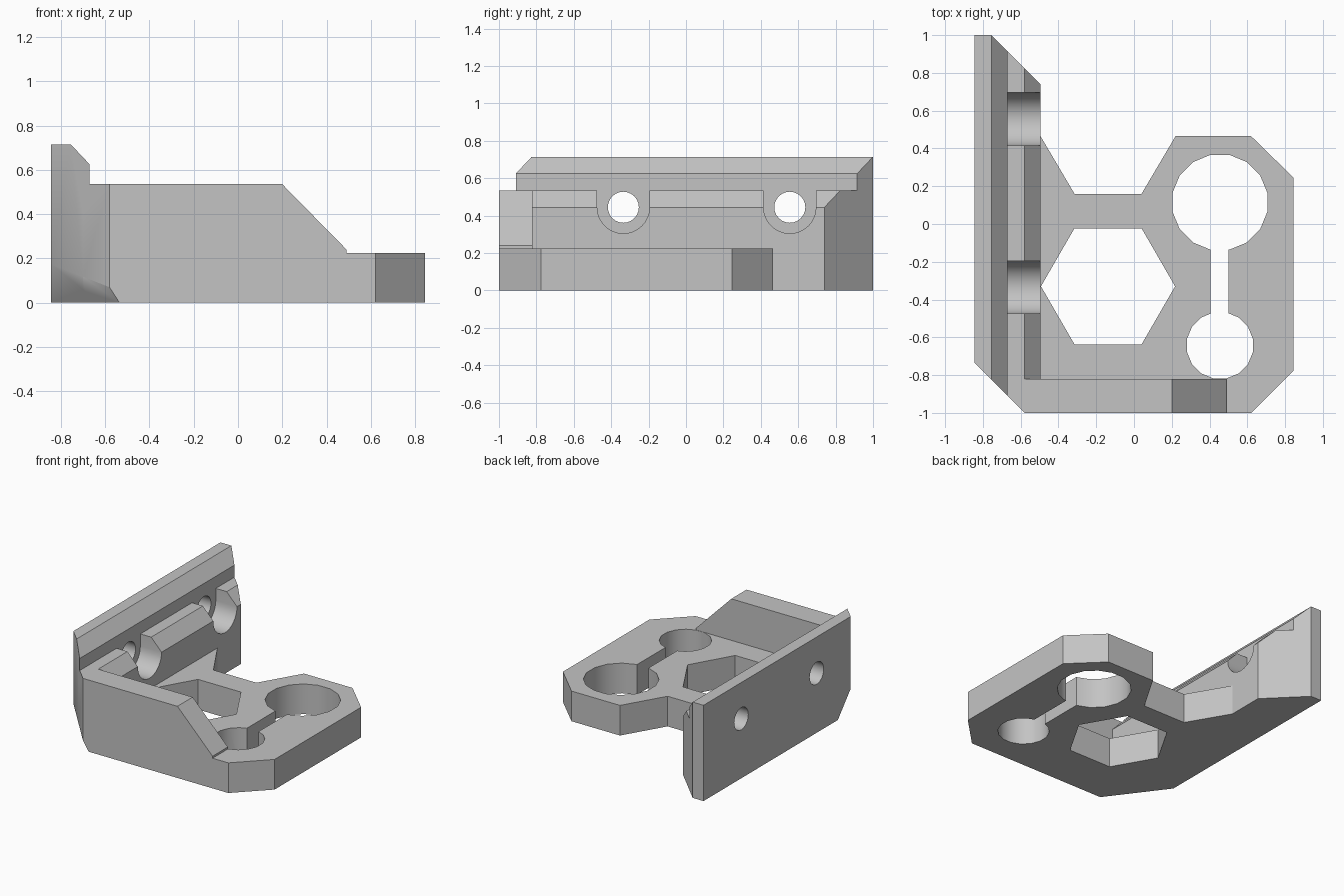
import bpy, bmesh
from math import cos, sin, pi
from mathutils import Vector

cube = bpy.data.objects.get("Cube")
if cube:
    bpy.data.objects.remove(cube, do_unlink=True)

grey = bpy.data.materials.new("plain grey")
grey.use_nodes = True
COLOUR = (0.55, 0.55, 0.55, 1)
grey.diffuse_color = COLOUR
grey.node_tree.nodes["Principled BSDF"].inputs["Base Color"].default_value = COLOUR

# Maps a 2D profile point and a depth to 3D, by extrusion axis
PLACE = {
    "x": lambda a, b, d: (d, a, b),
    "y": lambda a, b, d: (a, d, b),
    "z": lambda a, b, d: (a, b, d),
}


def prism(name, profile, axis, start, end, planes=()):
    """Extrude a profile along an axis, then trim by (point, outward normal) planes."""
    bm = bmesh.new()
    verts = [bm.verts.new(PLACE[axis](a, b, start)) for a, b in profile]
    face = bm.faces.new(verts)
    grown = bmesh.ops.extrude_face_region(bm, geom=[face])["geom"]
    shift = Vector(PLACE[axis](0, 0, end - start))
    bmesh.ops.translate(bm, vec=shift, verts=[v for v in grown if isinstance(v, bmesh.types.BMVert)])
    for point, normal in planes:
        geom = bm.verts[:] + bm.edges[:] + bm.faces[:]
        bmesh.ops.bisect_plane(bm, geom=geom, dist=1e-5, plane_co=point,
                               plane_no=normal, clear_outer=True)
        bmesh.ops.holes_fill(bm, edges=[e for e in bm.edges if e.is_boundary], sides=0)
    bmesh.ops.recalc_face_normals(bm, faces=bm.faces[:])
    mesh = bpy.data.meshes.new(name)
    bm.to_mesh(mesh)
    bm.free()
    mesh.materials.append(grey)
    obj = bpy.data.objects.new(name, mesh)
    bpy.context.collection.objects.link(obj)
    return obj


def circle(a, b, radius, sides, first=0.0, sweep=2 * pi):
    steps = sides if sweep >= 2 * pi else sides + 1
    return [(a + radius * cos(first + sweep * i / sides),
             b + radius * sin(first + sweep * i / sides)) for i in range(steps)]


def combine(target, tool, operation):
    mod = target.modifiers.new("combine", "BOOLEAN")
    mod.operation, mod.solver, mod.object = operation, "EXACT", tool
    bpy.context.view_layer.objects.active = target
    bpy.ops.object.modifier_apply(modifier=mod.name)
    bpy.data.objects.remove(tool, do_unlink=True)


# Corner trims: upright corner, sloped underside corner, back end of the wall
corner = ((-0.58, -1, 0), (-1, -1, 0))
under_corner = ((-0.535, -1, 0), (-1.556, -1.16, -1))
back_end = ((-0.755, 1, 0), (1, 1, 0))

# Tall side wall with stepped, chamfered top
bracket = prism("mounting_bracket",
                [(-0.845, 0), (-0.495, 0), (-0.495, 0.445), (-0.58, 0.535),
                 (-0.67, 0.535), (-0.67, 0.625), (-0.755, 0.715), (-0.845, 0.715)],
                "y", -1, 1, [corner, under_corner, back_end])

# Front rib sloping down to the plate
rib = prism("front_rib",
            [(-0.7, 0), (0.49, 0), (0.49, 0.24), (0.2, 0.535), (-0.7, 0.535)],
            "y", -1, -0.82, [corner, under_corner])

# Base plate with waisted back edge
plate = prism("base_plate",
              [(-0.535, -1), (0.62, -1), (0.845, -0.775), (0.845, 0.245),
               (0.62, 0.465), (0.22, 0.465), (0.04, 0.16), (-0.315, 0.16),
               (-0.495, 0.465), (-0.6, 0.465), (-0.6, -0.85)],
              "z", 0, 0.225)

for part in (plate, rib):
    combine(bracket, part, "UNION")

# Plate openings: hexagon, and two round holes joined by a slot
openings = [
    circle(-0.1375, -0.33, 0.355, 6),
    circle(0.455, 0.115, 0.256, 16, pi / 16),
    circle(0.455, -0.643, 0.178, 16, pi / 16),
    [(0.405, -0.55), (0.5, -0.55), (0.5, 0), (0.405, 0)],
]
for shape in openings:
    combine(bracket, prism("opening_cutter", shape, "z", -0.1, 0.3), "DIFFERENCE")

# Wall screw holes with open-topped recesses for the heads
for y in (-0.335, 0.555):
    recess = circle(y, 0.445, 0.14, 16, pi, pi) + [(y + 0.14, 0.6), (y - 0.14, 0.6)]
    combine(bracket, prism("recess_cutter", recess, "x", -0.67, -0.4), "DIFFERENCE")
    hole = circle(y, 0.445, 0.083, 24)
    combine(bracket, prism("screw_cutter", hole, "x", -1, -0.5), "DIFFERENCE")

# Smooth the round holes, keep all other edges crisp
bpy.ops.object.select_all(action="DESELECT")
bracket.select_set(True)
bpy.context.view_layer.objects.active = bracket
bpy.ops.object.shade_smooth_by_angle(angle=pi / 6)
